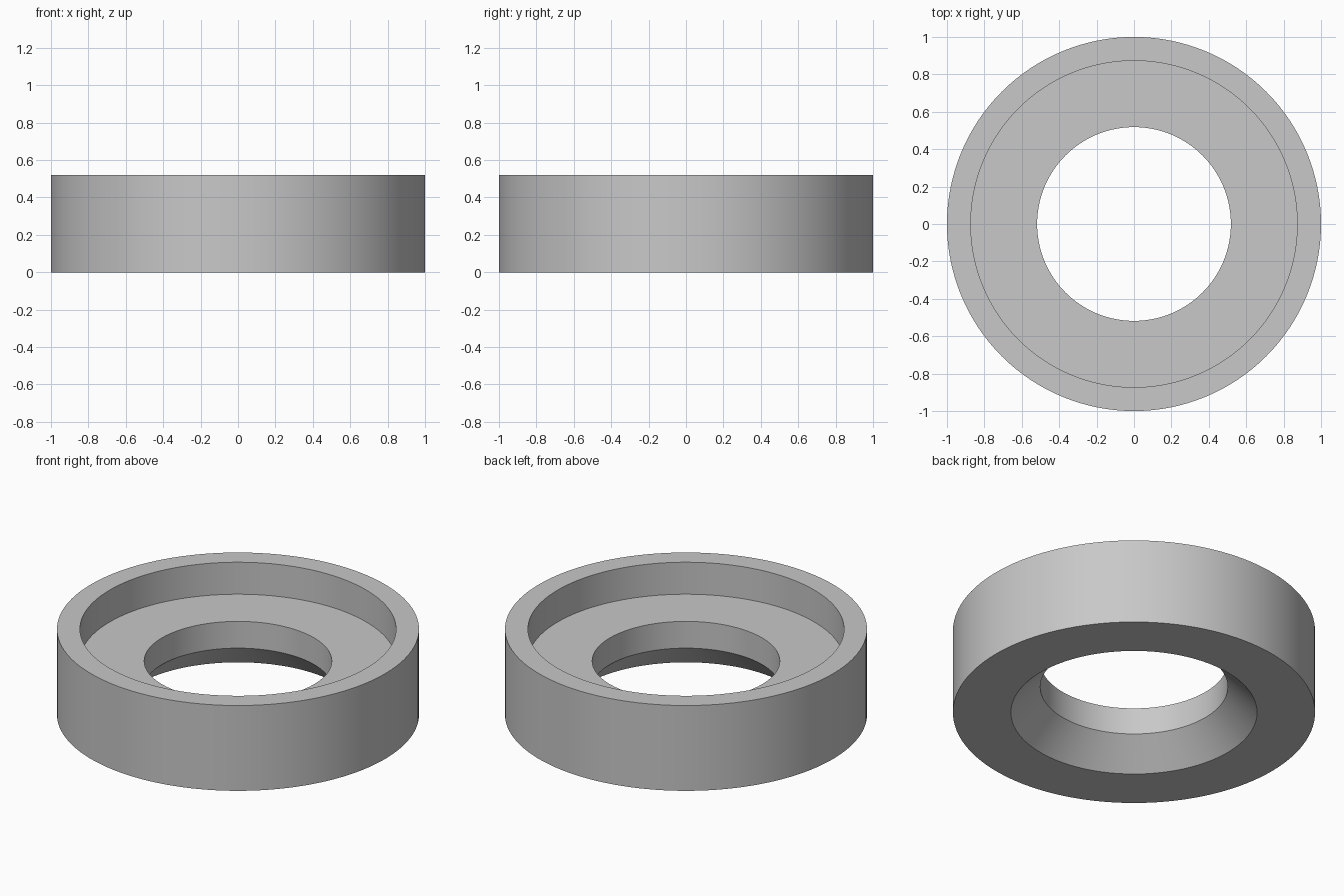
import bpy, bmesh, math

cube = bpy.data.objects.get("Cube")
if cube:
    bpy.data.objects.remove(cube, do_unlink=True)

# Single plain grey finish
grey = bpy.data.materials.new("plain_grey")
grey.use_nodes = True
color = (0.58, 0.58, 0.58, 1.0)
grey.diffuse_color = color
grey.node_tree.nodes["Principled BSDF"].inputs["Base Color"].default_value = color

SEGMENTS = 128
HEIGHT = 0.52
FLOOR = 0.325        # floor of the upper recess
CHAMFER = 0.162      # 45 degree chamfer under the bore
BORE = 0.518
RECESS = 0.873

# Ring cross-section as (radius, height)
profile = [(BORE + CHAMFER, 0), (1, 0), (1, HEIGHT), (RECESS, HEIGHT),
           (RECESS, FLOOR), (BORE, FLOOR), (BORE, CHAMFER)]

# Revolve the closed cross-section around z
bm = bmesh.new()
verts = [bm.verts.new((r, 0, z)) for r, z in profile]
edges = [bm.edges.new((v, verts[(i + 1) % len(verts)])) for i, v in enumerate(verts)]
bmesh.ops.spin(bm, geom=verts + edges, cent=(0, 0, 0), axis=(0, 0, 1),
               angle=math.tau, steps=SEGMENTS, use_merge=True)
bmesh.ops.remove_doubles(bm, verts=bm.verts, dist=0.0001)
bmesh.ops.recalc_face_normals(bm, faces=bm.faces)

mesh = bpy.data.meshes.new("recessed_ring")
bm.to_mesh(mesh)
bm.free()
mesh.materials.append(grey)
ring = bpy.data.objects.new("recessed_ring", mesh)
bpy.context.collection.objects.link(ring)

# Smooth round walls, crisp rims
bpy.ops.object.select_all(action='DESELECT')
ring.select_set(True)
bpy.context.view_layer.objects.active = ring
bpy.ops.object.shade_smooth_by_angle(angle=math.radians(30))
